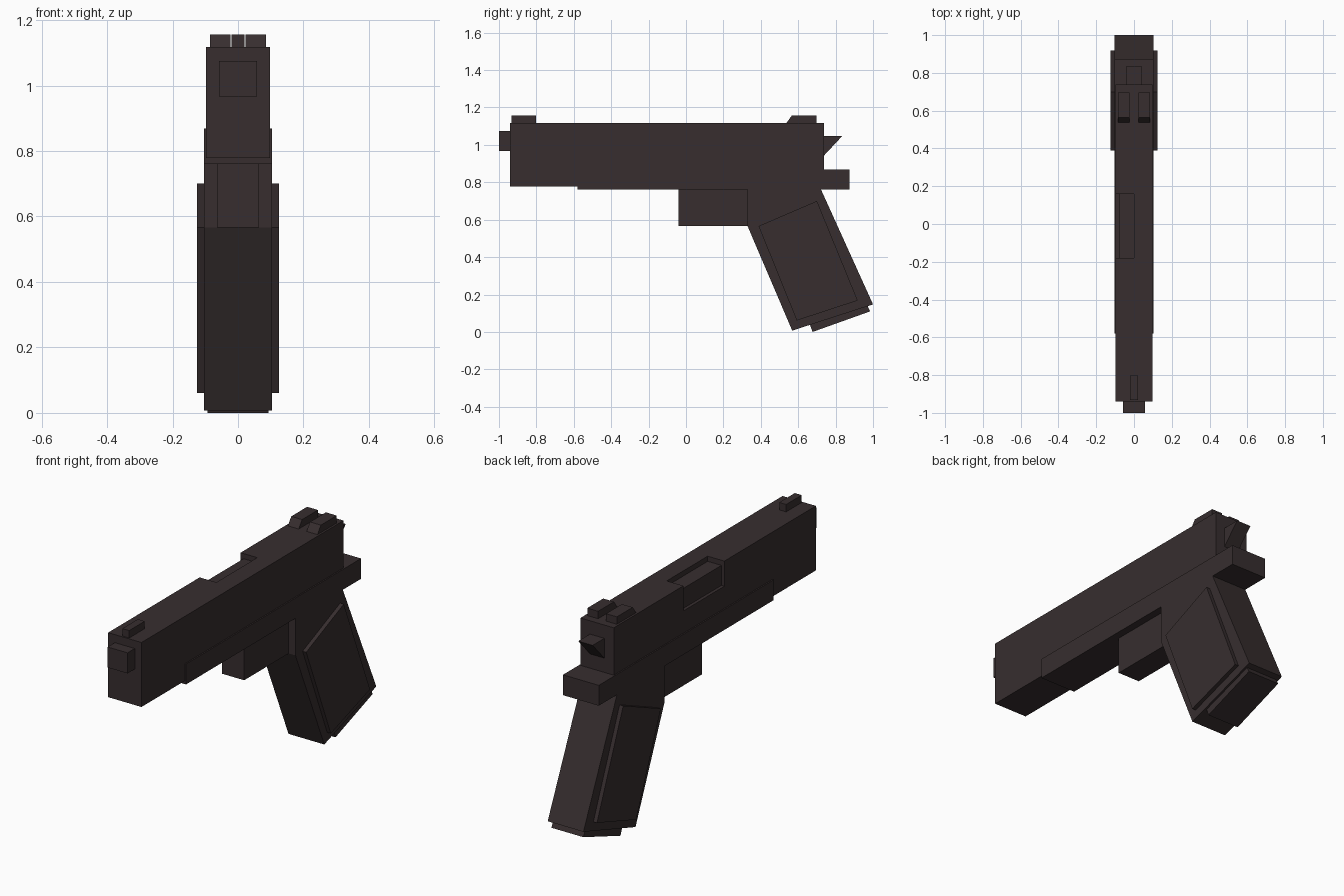
import bpy, bmesh

if "Cube" in bpy.data.objects:
    bpy.data.objects.remove(bpy.data.objects["Cube"])

metal = bpy.data.materials.new("dark brown grey")
metal.diffuse_color = (0.038, 0.027, 0.028, 1)
metal.use_nodes = True
metal.node_tree.nodes["Principled BSDF"].inputs["Base Color"].default_value = metal.diffuse_color


def prism(name, profile, x0, x1):
    """Extrude a (y, z) side profile from x0 to x1."""
    bm = bmesh.new()
    face = bm.faces.new([bm.verts.new((x0, y, z)) for y, z in profile])
    side = bmesh.ops.extrude_face_region(bm, geom=[face])["geom"]
    bmesh.ops.translate(bm, vec=(x1 - x0, 0, 0),
                        verts=[v for v in side if isinstance(v, bmesh.types.BMVert)])
    bmesh.ops.recalc_face_normals(bm, faces=bm.faces)
    mesh = bpy.data.meshes.new(name)
    bm.to_mesh(mesh)
    bm.free()
    mesh.materials.append(metal)
    ob = bpy.data.objects.new(name, mesh)
    bpy.context.collection.objects.link(ob)
    return ob


def block(name, x0, x1, y0, y1, z0, z1):
    return prism(name, [(y0, z0), (y1, z0), (y1, z1), (y0, z1)], x0, x1)


# Slide with a port cut through its top left edge
slide = block("slide", -0.097, 0.097, -0.94, 0.738, 0.778, 1.117)
cutter = block("port_cutter", -0.2, 0.0, -0.18, 0.16, 0.985, 1.2)
cutter.hide_render = True
cutter.hide_set(True)
cut = slide.modifiers.new("port", "BOOLEAN")
cut.operation = "DIFFERENCE"
cut.solver = "EXACT"
cut.object = cutter
block("chamber", -0.08, 0.0, -0.18, 0.16, 0.985, 1.09)

# Barrel end and frame
block("barrel", -0.058, 0.058, -1.0, -0.93, 0.967, 1.075)
block("frame", -0.104, 0.104, -0.58, 0.873, 0.761, 0.868)
block("trigger_guard", -0.064, 0.064, -0.04, 0.34, 0.566, 0.77)

# Sights and hammer
block("front_sight", -0.02, 0.02, -0.932, -0.803, 1.11, 1.156)
for name, s in (("left", -1), ("right", 1)):
    prism("rear_sight_" + name,
          [(0.537, 1.117), (0.697, 1.117), (0.697, 1.156), (0.565, 1.156)],
          s * 0.023, s * 0.086)
prism("hammer", [(0.72, 1.047), (0.835, 1.047), (0.738, 0.943), (0.72, 0.943)],
      -0.042, 0.042)

# Grip, side panels and base plate
prism("grip", [(0.329, 0.78), (0.329, 0.566), (0.568, 0.007), (1.0, 0.147),
               (0.722, 0.761), (0.714, 0.78)], -0.104, 0.104)
panel = [(0.388, 0.566), (0.7, 0.7), (0.918, 0.168), (0.592, 0.061)]
for name, s in (("left", -1), ("right", 1)):
    prism("grip_panel_" + name, panel, s * 0.1, s * 0.125)
prism("base_plate", [(0.66, 0.045), (0.677, 0.0), (0.985, 0.11), (0.968, 0.145)],
      -0.093, 0.093)
